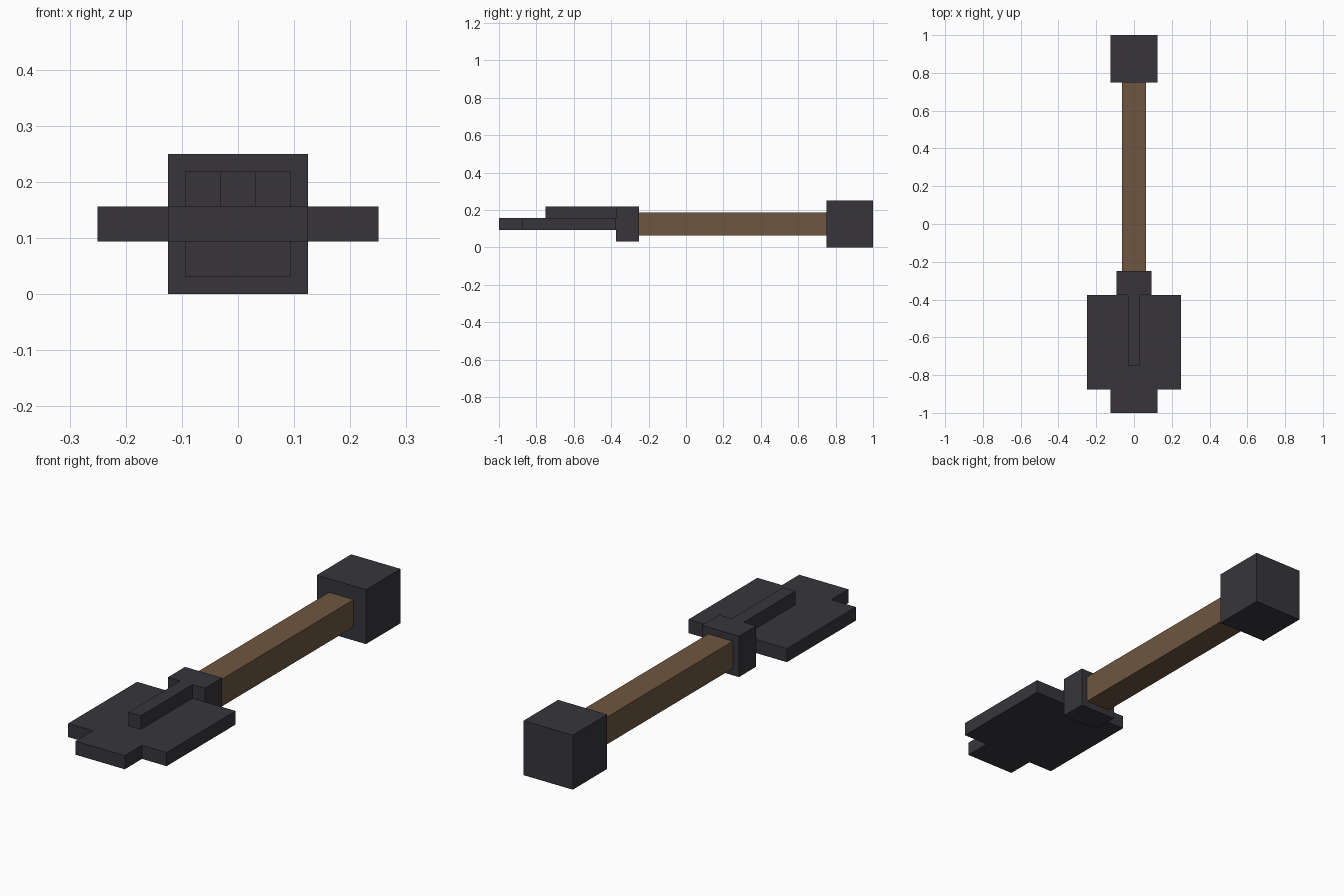
import bpy
import bmesh

cube = bpy.data.objects.get("Cube")
if cube:
    bpy.data.objects.remove(cube, do_unlink=True)

U = 1 / 16    # grid unit
MID = 2 * U   # height of the shaft axis


def material(name, rgb):
    mat = bpy.data.materials.new(name)
    mat.use_nodes = True
    color = (*rgb, 1)
    mat.diffuse_color = color
    bsdf = mat.node_tree.nodes["Principled BSDF"]
    bsdf.inputs["Base Color"].default_value = color
    bsdf.inputs["Roughness"].default_value = 0.8
    return mat


def prism(name, outline, z0, z1, mat):
    """Extrude a flat (x, y) outline from z0 to z1, all in grid units."""
    bm = bmesh.new()
    base = bm.faces.new([bm.verts.new((x * U, y * U, MID + z0 * U)) for x, y in outline])
    top = bmesh.ops.extrude_face_region(bm, geom=[base])["geom"]
    verts = [v for v in top if isinstance(v, bmesh.types.BMVert)]
    bmesh.ops.translate(bm, verts=verts, vec=(0, 0, (z1 - z0) * U))
    bmesh.ops.recalc_face_normals(bm, faces=bm.faces)
    mesh = bpy.data.meshes.new(name)
    bm.to_mesh(mesh)
    bm.free()
    mesh.materials.append(mat)
    obj = bpy.data.objects.new(name, mesh)
    bpy.context.collection.objects.link(obj)
    return obj


def box(name, half_width, y0, y1, z0, z1, mat):
    w = half_width
    return prism(name, [(-w, y0), (w, y0), (w, y1), (-w, y1)], z0, z1, mat)


metal = material("dark metal", (0.038, 0.036, 0.044))
wood = material("brown wood", (0.156, 0.093, 0.051))

# Flat blade with a narrower stepped tip
half = [(2, -16), (2, -14), (4, -14), (4, -6)]
prism("blade", half + [(-x, y) for x, y in reversed(half)], -0.5, 0.5, metal)

# Raised rib along the blade, and the collar that holds the shaft
box("blade_rib", 0.5, -12, -6, 0.5, 1.5, metal)
box("collar", 1.5, -6, -4, -1.5, 1.5, metal)

# Wooden shaft and the block at its end
box("shaft", 1, -4, 12, -1, 1, wood)
box("end_block", 2, 12, 16, -2, 2, metal)
